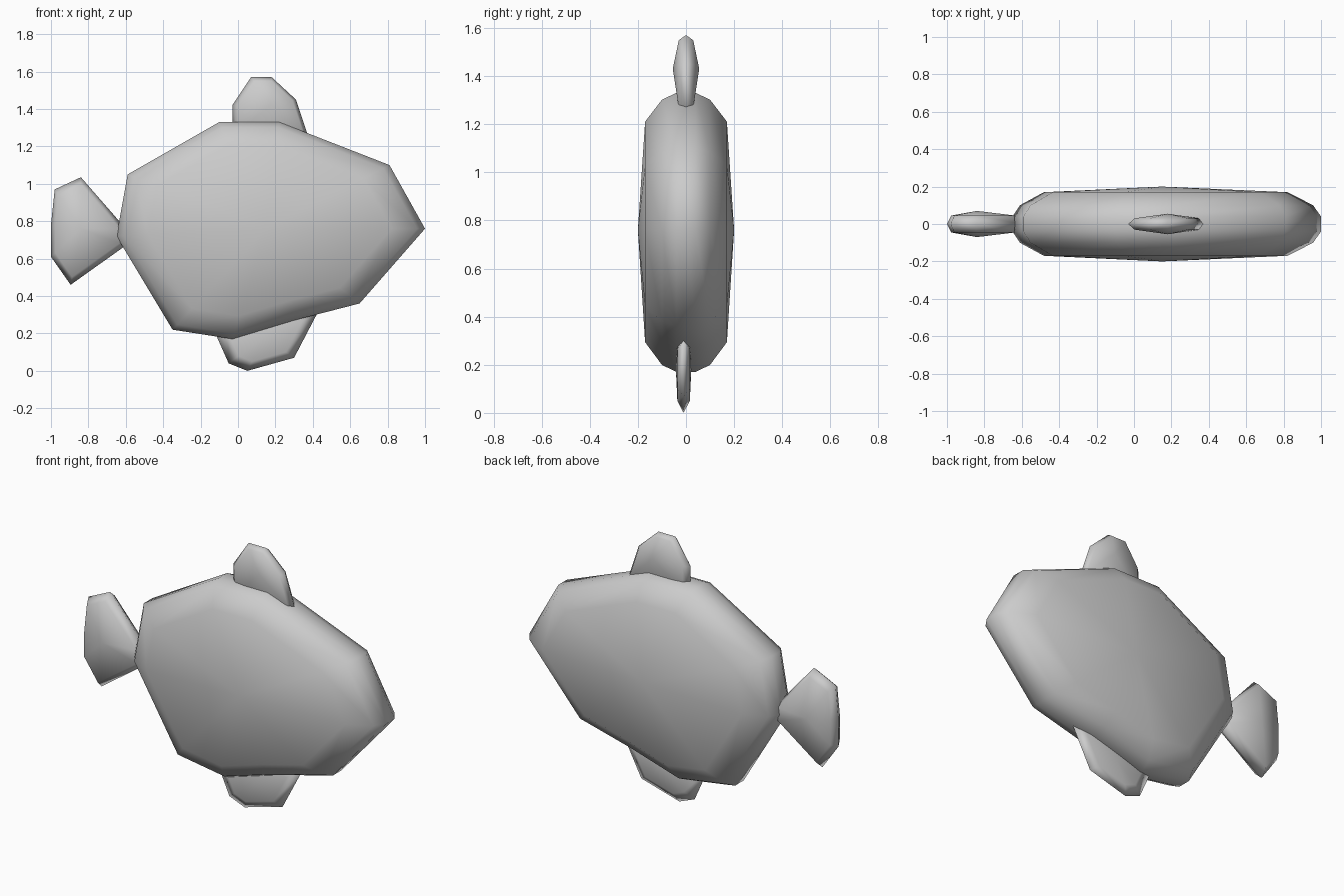
import bpy, bmesh

if "Cube" in bpy.data.objects:
    bpy.data.objects.remove(bpy.data.objects["Cube"])


def pillow(name, outline, centre, rings, bulge, y0=0.0):
    """Loft a side outline into a rounded slab: rings are (scale, half width)."""
    bm = bmesh.new()
    cx, cz = centre
    layers = [(s, -w) for s, w in reversed(rings)] + [(s, w) for s, w in rings if w > 0]
    loops = [[bm.verts.new((cx + (x - cx) * s, y0 + y, cz + (z - cz) * s))
              for x, z in outline] for s, y in layers]
    n = len(outline)
    for a, b in zip(loops, loops[1:]):
        for i in range(n):
            j = (i + 1) % n
            bm.faces.new((a[i], a[j], b[j], b[i]))
    # gently domed sides
    for loop, y in ((loops[0], -bulge), (loops[-1], bulge)):
        tip = bm.verts.new((cx, y0 + y, cz))
        for i in range(n):
            bm.faces.new((loop[i], loop[(i + 1) % n], tip))
    bmesh.ops.recalc_face_normals(bm, faces=bm.faces)
    for f in bm.faces:
        f.smooth = True
    mesh = bpy.data.meshes.new(name)
    bm.to_mesh(mesh)
    bm.free()
    obj = bpy.data.objects.new(name, mesh)
    bpy.context.collection.objects.link(obj)
    return obj


# Deep, flat-sided body with pointed snout
pillow("body",
       [(-0.65, 0.72), (-0.59, 1.05), (-0.10, 1.33), (0.22, 1.33), (0.81, 1.10),
        (1.0, 0.76), (0.65, 0.36), (0.30, 0.27), (-0.03, 0.17), (-0.35, 0.22)],
       (0.15, 0.76), [(1.0, 0.0), (1.0, 0.04), (0.95, 0.10), (0.79, 0.17)], 0.20)

# Tail fin, its narrow root set into the body
pillow("tail_fin",
       [(-0.60, 0.76), (-0.84, 1.035), (-0.98, 0.97), (-1.0, 0.78), (-1.0, 0.61),
        (-0.895, 0.46), (-0.60, 0.67)],
       (-0.84, 0.76), [(1.0, 0.0), (0.86, 0.045)], 0.07)

# Dorsal fin
pillow("dorsal_fin",
       [(-0.03, 1.24), (-0.03, 1.42), (0.07, 1.57), (0.18, 1.57), (0.31, 1.45),
        (0.38, 1.24)],
       (0.18, 1.43), [(1.0, 0.0), (0.85, 0.03)], 0.055)

# Belly fin
pillow("belly_fin",
       [(-0.13, 0.22), (-0.05, 0.04), (0.05, 0.0), (0.30, 0.07), (0.42, 0.30),
        (0.15, 0.36)],
       (0.14, 0.18), [(1.0, 0.0), (0.72, 0.026)], 0.032, y0=-0.01)
